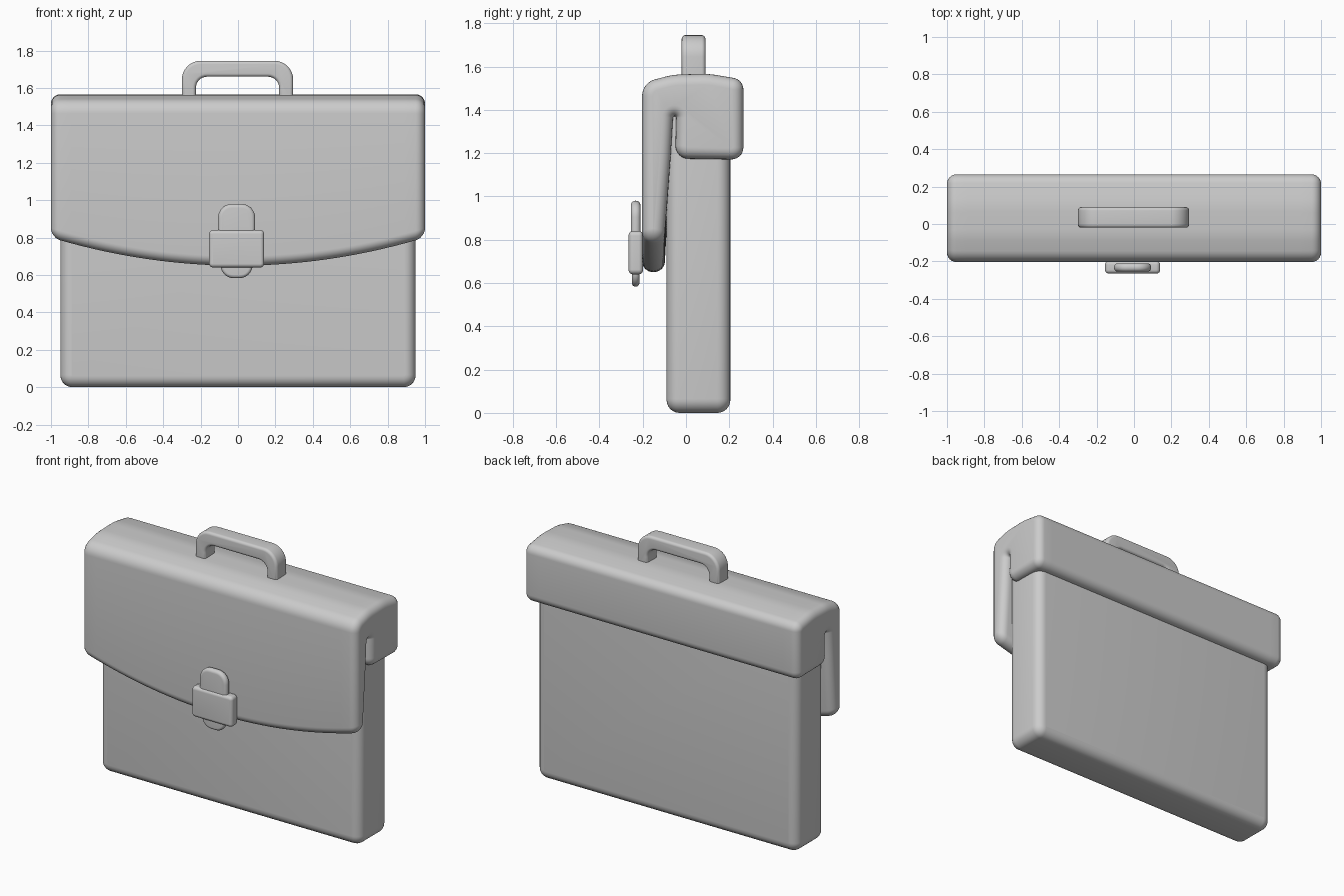
import bpy, bmesh, math
from mathutils import Vector

if "Cube" in bpy.data.objects:
    bpy.data.objects.remove(bpy.data.objects["Cube"])


def rounded(corners, steps=8):
    """Polygon from (u, v, radius) corners, each corner filleted, counter-clockwise."""
    pts, n = [], len(corners)
    for i, (u, v, r) in enumerate(corners):
        p = Vector((u, v))
        a = (Vector(corners[i - 1][:2]) - p).normalized()
        b = (Vector(corners[(i + 1) % n][:2]) - p).normalized()
        if r == 0:
            pts.append(p)
            continue
        half = a.angle(b) / 2
        centre = p + (a + b).normalized() * (r / math.sin(half))
        trim = r / math.tan(half)
        start, end = p + a * trim - centre, p + b * trim - centre
        sweep = start.angle(end)
        for k in range(steps + 1):
            t = k / steps
            w = (start * math.sin((1 - t) * sweep) + end * math.sin(t * sweep)) / math.sin(sweep)
            pts.append(centre + w)
    area = sum(pts[i - 1].x * p.y - p.x * pts[i - 1].y for i, p in enumerate(pts))
    return pts if area > 0 else pts[::-1]


def inward(pts):
    """Inward offset direction at every profile point."""
    out, n = [], len(pts)
    for i, p in enumerate(pts):
        d1 = (p - pts[i - 1]).normalized()
        d2 = (pts[(i + 1) % n] - p).normalized()
        n1, n2 = Vector((-d1.y, d1.x)), Vector((-d2.y, d2.x))
        m = (n1 + n2).normalized()
        out.append(m * min(1.4, 1 / max(0.1, m.dot(n1))))
    return out


def cushion(name, corners, a0, a1, r, place, mid=1, steps=6):
    """Extrude a rounded profile from a0 to a1 with rounded rims of radius r."""
    pts = rounded(corners)
    norms = inward(pts)
    arc = [(r * (1 - math.cos(k / steps * math.pi / 2)),
            r * (1 - math.sin(k / steps * math.pi / 2))) for k in range(steps + 1)]
    stations = [(a0 + o, i) for o, i in arc]
    stations += [(a0 + r + (a1 - a0 - 2 * r) * k / mid, 0) for k in range(1, mid)]
    stations += [(a1 - o, i) for o, i in reversed(arc)]
    bm = bmesh.new()
    rings = [[bm.verts.new(place(a, *(p + m * inset))) for p, m in zip(pts, norms)]
             for a, inset in stations]
    for r0, r1 in zip(rings, rings[1:]):
        for i in range(len(pts)):
            bm.faces.new((r0[i - 1], r0[i], r1[i], r1[i - 1]))
    bm.faces.new(rings[0])
    bm.faces.new(rings[-1])
    bmesh.ops.recalc_face_normals(bm, faces=bm.faces)
    mesh = bpy.data.meshes.new(name)
    bm.to_mesh(mesh)
    bm.free()
    ob = bpy.data.objects.new(name, mesh)
    bpy.context.collection.objects.link(ob)
    bpy.ops.object.select_all(action='DESELECT')
    ob.select_set(True)
    bpy.context.view_layer.objects.active = ob
    bpy.ops.object.shade_smooth_by_angle(angle=math.radians(45))
    return ob


def box(x0, x1, z0, z1, top, bottom):
    return [(x0, z0, bottom), (x1, z0, bottom), (x1, z1, top), (x0, z1, top)]


def along_y(y, x, z):
    return (x, y, z)


def flap_place(x, y, z):
    # the lower front edge rises in a curve toward the sides
    if y < -0.05 and z < 0.8:
        z += 0.15 * x * x
    return (x, y, z)


# main case
cushion("case_body", box(-0.95, 0.95, 0, 1.5, 0.065, 0.065), -0.09, 0.205, 0.06, along_y)

# flap: side profile wrapping the top, with the long front and short back
flap = [(0.265, 1.17, 0.055), (0.265, 1.54, 0.055), (0.10, 1.567, 0.4),
        (-0.06, 1.562, 0.3), (-0.203, 1.525, 0.08), (-0.203, 0.65, 0.051),
        (-0.10, 0.65, 0.051), (-0.07, 1.20, 0.4), (-0.06, 1.37, 0.007),
        (-0.045, 1.37, 0.007), (-0.05, 1.175, 0.06)]
cushion("flap", flap, -1, 1, 0.05, flap_place, mid=32)

# carrying handle
handle = [(-0.30, 1.53, 0), (-0.225, 1.53, 0), (-0.225, 1.66, 0.06), (0.22, 1.66, 0.06),
          (0.22, 1.53, 0), (0.295, 1.53, 0), (0.295, 1.745, 0.10), (-0.30, 1.745, 0.10)]
cushion("handle", handle, -0.02, 0.09, 0.018, along_y)

# clasp: plate, strap end above and tip below
cushion("clasp_plate", box(-0.155, 0.14, 0.64, 0.84, 0.022, 0.022), -0.265, -0.198, 0.02, along_y)
cushion("clasp_tongue", box(-0.107, 0.092, 0.70, 0.98, 0.075, 0.03), -0.255, -0.21, 0.021, along_y)
cushion("clasp_tip", box(-0.093, 0.078, 0.583, 0.70, 0.03, 0.07), -0.25, -0.215, 0.017, along_y)
